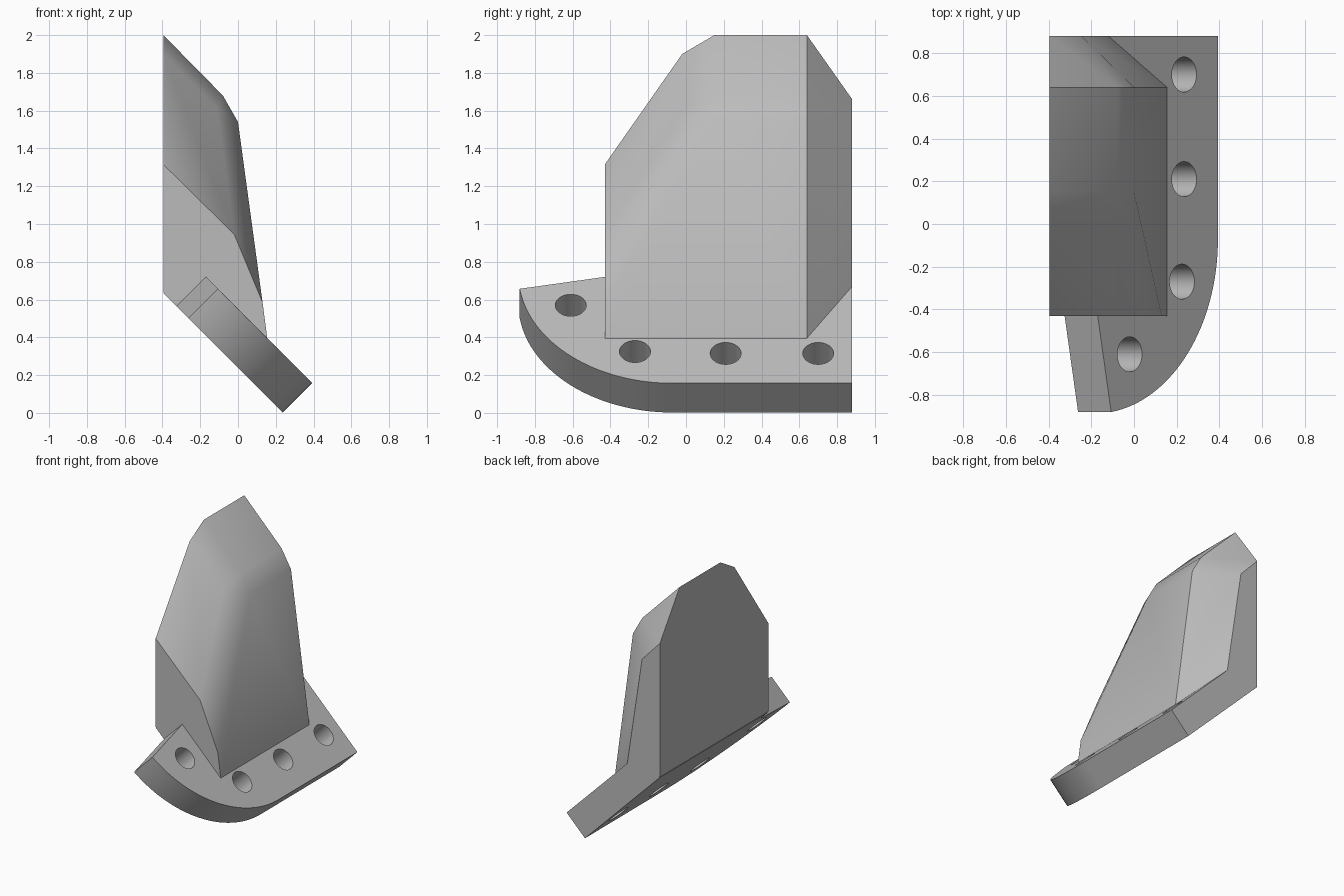
import bpy, bmesh, math
from mathutils import Vector, Matrix

cube = bpy.data.objects.get("Cube")
if cube:
    bpy.data.objects.remove(cube)

grey = bpy.data.materials.new("plain grey")
grey.use_nodes = True
COLOUR = (0.5, 0.5, 0.5, 1)
grey.diffuse_color = COLOUR
grey.node_tree.nodes["Principled BSDF"].inputs["Base Color"].default_value = COLOUR


def make_object(name, bm):
    bmesh.ops.recalc_face_normals(bm, faces=bm.faces[:])
    mesh = bpy.data.meshes.new(name)
    bm.to_mesh(mesh)
    bm.free()
    mesh.materials.append(grey)
    obj = bpy.data.objects.new(name, mesh)
    bpy.context.collection.objects.link(obj)
    return obj


def activate(obj):
    bpy.ops.object.select_all(action='DESELECT')
    obj.select_set(True)
    bpy.context.view_layer.objects.active = obj


FRONT, BACK, SIDE = -0.43, 0.88, -0.395
LEVEL = 0.55      # x + z on the upper face of the sloping plate
DROP = 0.155      # plate thickness measured along x and along z


def on_plate(x, y):
    return Vector((x, y, LEVEL - x))


# Sloping mounting plate: straight outer edge, rounded front corner
radius, edge, start = 0.818, 0.393, -0.07
outline = [(edge, BACK)]
for i in range(33):
    a = math.radians(82.2) * i / 32
    outline.append((edge - radius * (1 - math.cos(a)) / math.sqrt(2),
                    start - radius * math.sin(a)))
outline += [(-0.17, FRONT), (SIDE + DROP, FRONT), (SIDE + DROP, BACK)]
bm = bmesh.new()
face = bm.faces.new([bm.verts.new(on_plate(x, y)) for x, y in outline])
ext = bmesh.ops.extrude_face_region(bm, geom=[face])
bmesh.ops.translate(bm, vec=(-DROP, 0, -DROP),
                    verts=[g for g in ext["geom"] if isinstance(g, bmesh.types.BMVert)])
plate = make_object("mounting_plate", bm)

# Bolt holes square to the plate
bm = bmesh.new()
for x, y in [(0.235, 0.7), (0.235, 0.21), (0.225, -0.27), (-0.02, -0.61)]:
    place = Matrix.Translation(on_plate(x, y)) @ Matrix.Rotation(math.radians(45), 4, 'Y')
    bmesh.ops.create_cone(bm, cap_ends=True, segments=40, radius1=0.082,
                          radius2=0.082, depth=0.8, matrix=place)
cutter = make_object("hole_cutter", bm)
cutter.hide_render = True
mod = plate.modifiers.new("holes", 'BOOLEAN')
mod.operation, mod.object, mod.solver = 'DIFFERENCE', cutter, 'EXACT'
activate(plate)
bpy.ops.object.modifier_apply(modifier=mod.name)
bpy.data.objects.remove(cutter)

# Faceted upright block, wrapped around its cross-sections (y: list of x, z)
sections = [
    (FRONT, [(SIDE, 0.64), (SIDE, 1.315), (-0.02, 0.945), (0.13, 0.585), (0.155, 0.395)]),
    (-0.02, [(SIDE, 1.9), (-0.11, 1.61)]),
    (0.15, [(SIDE, 2), (-0.08, 1.68), (0, 1.54)]),
    (0.64, [(SIDE, 2), (-0.08, 1.68), (0, 1.54), (0.155, 0.395)]),
    (BACK, [(SIDE, 0.64), (SIDE, 1.66), (-0.245, 1.5), (-0.12, 0.67)]),
]
bm = bmesh.new()
for y, points in sections:
    for x, z in points:
        bm.verts.new((x, y, z))
bmesh.ops.convex_hull(bm, input=bm.verts[:])
bmesh.ops.dissolve_limit(bm, angle_limit=math.radians(2),
                         verts=bm.verts[:], edges=bm.edges[:])
block = make_object("upright_block", bm)

for obj in (plate, block):
    activate(obj)
    bpy.ops.object.shade_smooth_by_angle(angle=math.radians(30))
